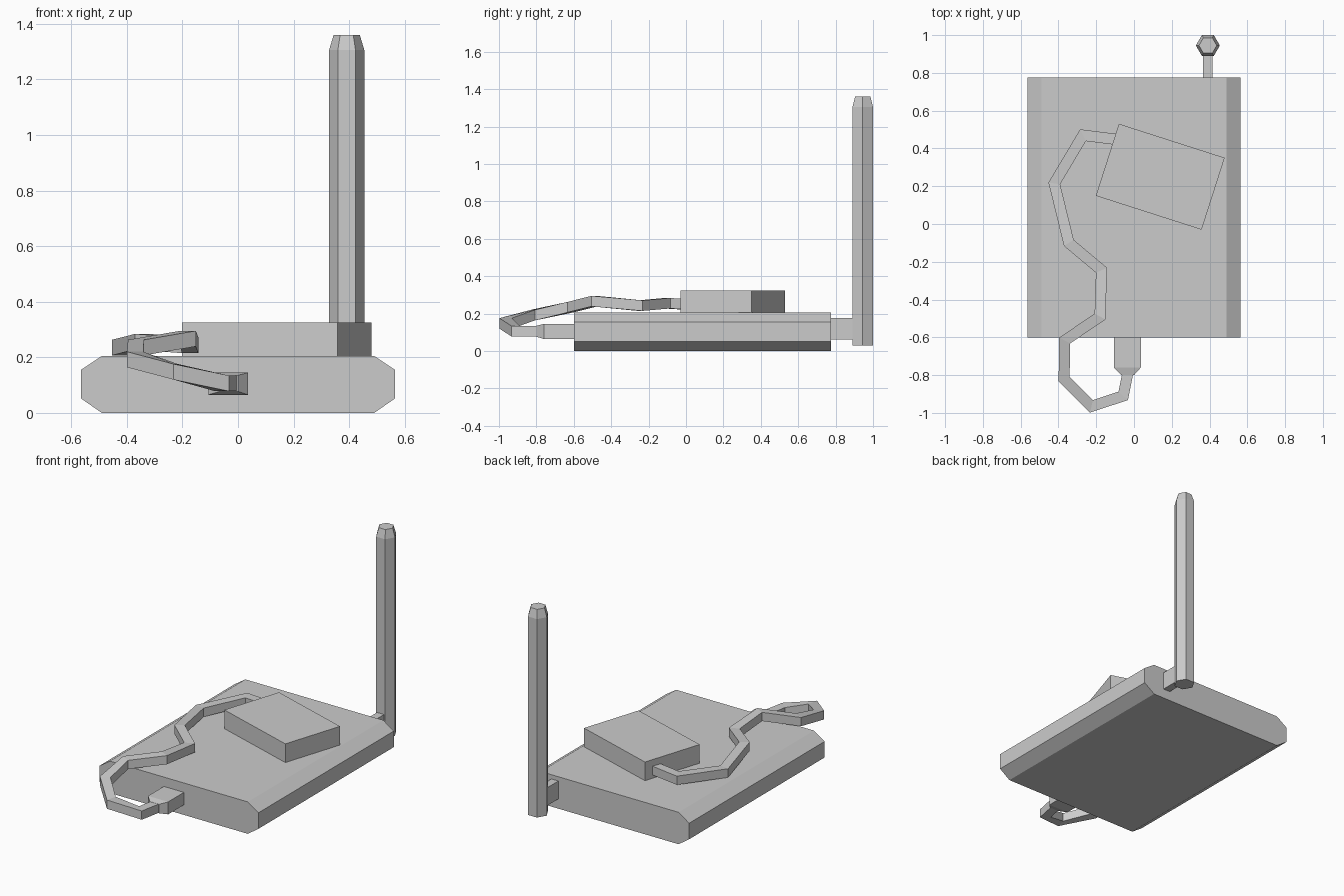
import bpy, bmesh
from math import radians, cos, sin, pi
from mathutils import Vector

if "Cube" in bpy.data.objects:
    bpy.data.objects.remove(bpy.data.objects["Cube"])


def loft(name, rings):
    """Capped tube through rings with equal vertex counts."""
    bm = bmesh.new()
    loops = [[bm.verts.new(p) for p in r] for r in rings]
    n = len(loops[0])
    for a, b in zip(loops, loops[1:]):
        for i in range(n):
            j = (i + 1) % n
            bm.faces.new((a[i], a[j], b[j], b[i]))
    bm.faces.new(loops[0])
    bm.faces.new(loops[-1])
    bmesh.ops.recalc_face_normals(bm, faces=bm.faces[:])
    me = bpy.data.meshes.new(name)
    bm.to_mesh(me)
    bm.free()
    ob = bpy.data.objects.new(name, me)
    bpy.context.collection.objects.link(ob)
    return ob


def box(name, center, size, turn=0):
    bpy.ops.mesh.primitive_cube_add(size=1, location=center, rotation=(0, 0, turn))
    ob = bpy.context.object
    ob.name = name
    ob.scale = size
    return ob


def rect_y(x0, x1, z0, z1, y):
    return [(x0, y, z0), (x1, y, z0), (x1, y, z1), (x0, y, z1)]


# Main casing: chamfered profile extruded along y
half = [(0.49, 0), (0.565, 0.052), (0.565, 0.155), (0.49, 0.205)]
profile = half + [(-x, z) for x, z in reversed(half)]
loft("casing", [[(x, y, z) for x, z in profile] for y in (-0.60, 0.775)])

# Tilted module on top
box("top_module", (0.139, 0.25, 0.262), (0.588, 0.40, 0.126), radians(-17.8))

# Antenna and its mount
def hexagon(r, z):
    return [(0.391 + r * cos(i * pi / 3), 0.945 + r * sin(i * pi / 3), z) for i in range(6)]

loft("antenna", [hexagon(0.0635, 0.03), hexagon(0.0635, 1.305), hexagon(0.047, 1.36)])
box("antenna_mount", (0.39, 0.835, 0.12), (0.05, 0.13, 0.115))

# Plug at the front with tapered neck
loft("plug", [rect_y(-0.107, 0.036, 0.065, 0.145, -0.59),
              rect_y(-0.107, 0.036, 0.065, 0.145, -0.76),
              rect_y(-0.066, 0.0, 0.077, 0.135, -0.80)])

# Square cable looping from plug to module, mitred at each bend
path = [Vector(p) for p in (
    (-0.033, -0.79, 0.106), (-0.057, -0.91, 0.106), (-0.225, -0.965, 0.148),
    (-0.37, -0.82, 0.192), (-0.367, -0.617, 0.235), (-0.18, -0.49, 0.267),
    (-0.172, -0.245, 0.243), (-0.345, -0.10, 0.256), (-0.422, 0.215, 0.235),
    (-0.27, 0.47, 0.25), (-0.07, 0.445, 0.255))]
rings = []
for i, p in enumerate(path):
    a = (p - path[max(i - 1, 0)]).to_2d()
    b = (path[min(i + 1, len(path) - 1)] - p).to_2d()
    a = (a if a.length else b).normalized()
    b = b.normalized() if b.length else a
    t = (a + b).normalized()
    w = Vector((-t.y, t.x, 0)) * 0.029 / t.dot(a)
    h = Vector((0, 0, 0.028))
    rings.append([p - w - h, p + w - h, p + w + h, p - w + h])
loft("cable", rings)
